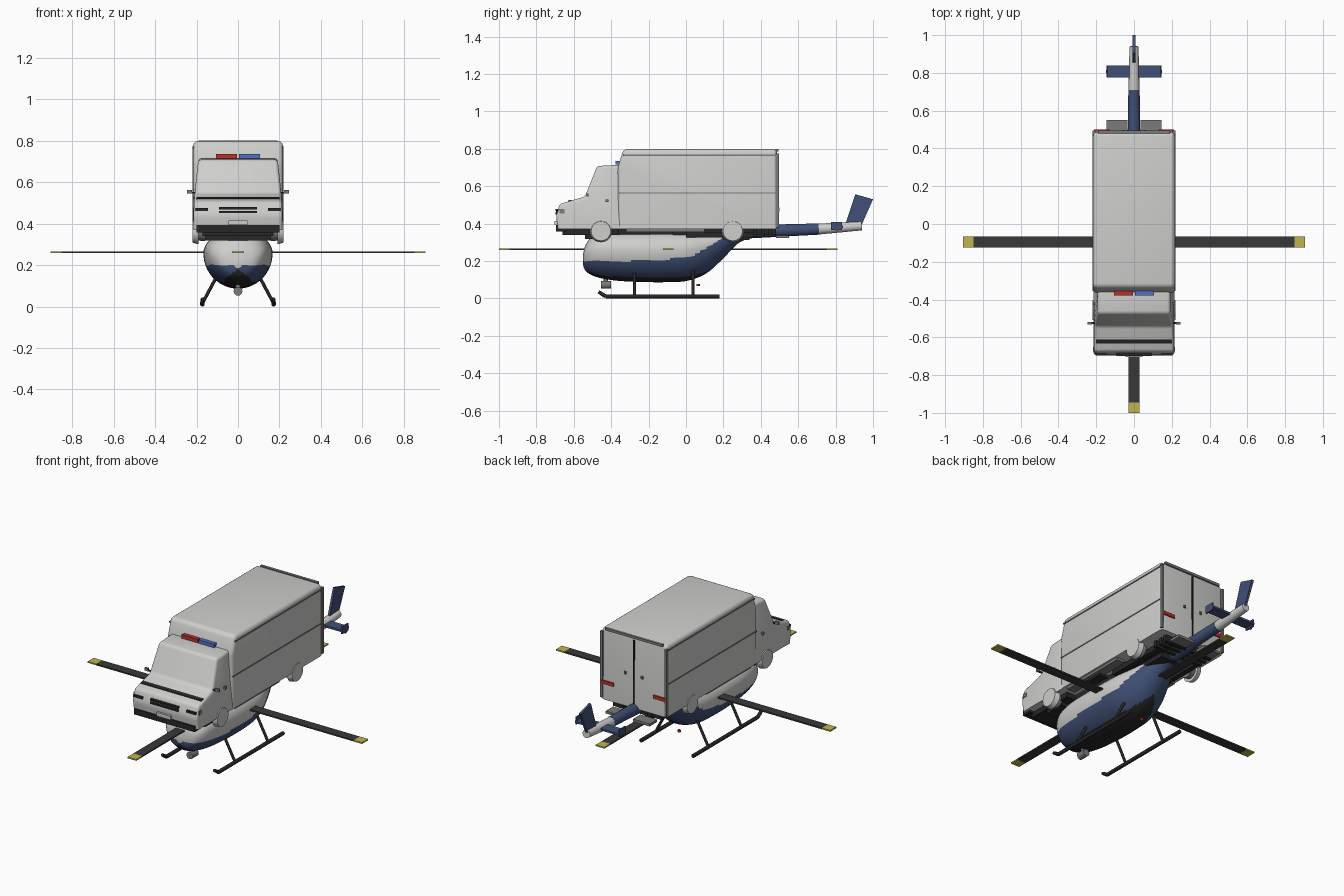
import bpy, bmesh, math
from mathutils import Vector

cube = bpy.data.objects.get("Cube")
if cube:
    bpy.data.objects.remove(cube, do_unlink=True)


def material(name, r, g, b):
    m = bpy.data.materials.new(name)
    m.use_nodes = True
    m.diffuse_color = (r, g, b, 1)
    m.node_tree.nodes["Principled BSDF"].inputs["Base Color"].default_value = (r, g, b, 1)
    return m


WHITE = material("white_paint", 0.62, 0.62, 0.61)
NAVY = material("navy_paint", 0.05, 0.08, 0.18)
BLACK = material("black_trim", 0.02, 0.02, 0.02)
CHARCOAL = material("charcoal_blade", 0.04, 0.04, 0.04)
GREY = material("grey_metal", 0.2, 0.2, 0.2)
YELLOW = material("yellow_tip", 0.52, 0.46, 0.08)
RED = material("red_light", 0.5, 0.03, 0.02)
BLUE = material("blue_light", 0.08, 0.17, 0.55)


def finish(name, bm, *mats, smooth=True):
    bmesh.ops.recalc_face_normals(bm, faces=bm.faces)
    me = bpy.data.meshes.new(name)
    bm.to_mesh(me)
    bm.free()
    ob = bpy.data.objects.new(name, me)
    bpy.context.collection.objects.link(ob)
    for m in mats:
        me.materials.append(m)
    if smooth:
        bpy.ops.object.select_all(action='DESELECT')
        ob.select_set(True)
        bpy.context.view_layer.objects.active = ob
        bpy.ops.object.shade_smooth_by_angle(angle=math.radians(35))
    return ob


def box(name, x, y, z, mat):
    """Box from (low, high) ranges."""
    bm = bmesh.new()
    bmesh.ops.create_cube(bm, size=1)
    for v in bm.verts:
        v.co = [(a + b) / 2 + c * (b - a) for (a, b), c in zip((x, y, z), v.co)]
    return finish(name, bm, mat, smooth=False)


def pair(name, x, y, z, mat):
    for side, s in (("left", 1), ("right", -1)):
        box(f"{side}_{name}", sorted((s * x[0], s * x[1])), y, z, mat)


def tube(name, a, b, r1, r2, mat, segs=20):
    a, b = Vector(a), Vector(b)
    bm = bmesh.new()
    bmesh.ops.create_cone(bm, cap_ends=True, segments=segs, radius1=r1, radius2=r2, depth=(b - a).length)
    q = (b - a).to_track_quat('Z', 'Y')
    for v in bm.verts:
        v.co = q @ v.co + (a + b) / 2
    return finish(name, bm, mat)


def prism(name, profile, half, mat, bevel=0.0, taper=0.0):
    """Side profile (y, z) extruded across x, narrowing with height."""
    bm = bmesh.new()
    ends = [[bm.verts.new((s * half * (1 - taper * max(0, z - 0.5)), y, z)) for y, z in profile]
            for s in (-1, 1)]
    bm.faces.new(ends[0])
    bm.faces.new(ends[1])
    for i in range(len(profile)):
        j = (i + 1) % len(profile)
        bm.faces.new((ends[0][i], ends[0][j], ends[1][j], ends[1][i]))
    if bevel:
        bmesh.ops.recalc_face_normals(bm, faces=bm.faces)
        low = min(z for _, z in profile) + 0.01
        edges = [e for e in bm.edges if max(v.co.z for v in e.verts) > low]
        bmesh.ops.bevel(bm, geom=edges, offset=bevel, segments=4, profile=0.5, affect='EDGES', clamp_overlap=True)
    return finish(name, bm, mat)


# Van body
prism("cargo_box", [(-0.365, 0.37), (-0.365, 0.70), (-0.335, 0.798), (0.487, 0.798), (0.492, 0.37)],
      0.216, WHITE, 0.022)
prism("cab", [(-0.685, 0.37), (-0.695, 0.44), (-0.675, 0.505), (-0.54, 0.545), (-0.475, 0.708),
              (-0.34, 0.715), (-0.34, 0.37)], 0.214, WHITE, 0.016, 0.5)
pair("roof_gutter", (0.212, 0.22), (-0.335, 0.487), (0.762, 0.77), GREY)
pair("side_trim", (0.212, 0.219), (-0.355, 0.488), (0.56, 0.567), GREY)
pair("corner_trim", (0.205, 0.219), (0.478, 0.496), (0.38, 0.775), GREY)
box("rear_roof_trim", (-0.19, 0.19), (0.478, 0.494), (0.785, 0.8), GREY)
box("rear_door_seam", (-0.004, 0.004), (0.48, 0.496), (0.39, 0.775), BLACK)
pair("door_latch", (0.05, 0.062), (0.485, 0.498), (0.56, 0.575), GREY)
pair("tail_light", (0.13, 0.213), (0.485, 0.499), (0.465, 0.485), RED)
pair("rear_step", (0.035, 0.145), (0.48, 0.55), (0.322, 0.337), GREY)

# Cab details
prism("cowl_stripe", [(-0.632, 0.512), (-0.632, 0.522), (-0.612, 0.528), (-0.612, 0.518)], 0.2, BLACK)
for z in (0.45, 0.468):
    box("grille_slot", (-0.092, 0.092), (-0.698, -0.68), (z, z + 0.011), BLACK)
pair("headlight", (0.145, 0.205), (-0.695, -0.67), (0.46, 0.474), BLACK)
pair("indicator", (0.2, 0.217), (-0.675, -0.65), (0.455, 0.478), GREY)
box("number_plate", (-0.046, 0.046), (-0.703, -0.68), (0.392, 0.414), WHITE)
box("front_bumper", (-0.2, 0.2), (-0.695, -0.64), (0.358, 0.392), BLACK)
pair("mirror_arm", (0.2, 0.235), (-0.53, -0.52), (0.545, 0.552), BLACK)
pair("mirror", (0.222, 0.246), (-0.532, -0.52), (0.545, 0.562), GREY)
pair("door_handle", (0.205, 0.217), (-0.43, -0.415), (0.515, 0.53), GREY)
box("red_beacon", (-0.107, -0.004), (-0.378, -0.35), (0.715, 0.736), RED)
box("blue_beacon", (0.004, 0.107), (-0.378, -0.35), (0.715, 0.736), BLUE)

# Van undercarriage
box("front_subframe", (-0.17, 0.17), (-0.66, -0.36), (0.34, 0.372), BLACK)
box("front_crossmember", (-0.16, 0.16), (-0.54, -0.42), (0.318, 0.345), BLACK)
pair("chassis_rail", (0.08, 0.11), (-0.64, 0.48), (0.34, 0.372), BLACK)
pair("sill", (0.15, 0.205), (-0.32, 0.1), (0.355, 0.372), GREY)
pair("side_tank", (0.13, 0.185), (-0.19, -0.07), (0.343, 0.36), BLACK)
pair("rear_spring", (0.12, 0.15), (0.0, 0.37), (0.325, 0.355), BLACK)
box("gearbox", (-0.09, 0.09), (0.08, 0.34), (0.312, 0.35), BLACK)
for y in (0.36, 0.4, 0.44):
    box("rear_crossmember", (-0.16, 0.16), (y, y + 0.02), (0.33, 0.372), BLACK)
for name, y in (("front", -0.455), ("rear", 0.25)):
    tube(name + "_axle", (-0.19, y, 0.355), (0.19, y, 0.355), 0.014, 0.014, GREY)
    for s in (-1, 1):
        tube(name + "_hub", (s * 0.16, y, 0.36), (s * 0.205, y, 0.36), 0.045, 0.04, GREY, 24)
        tube(name + "_arch", (s * 0.19, y, 0.36), (s * 0.219, y, 0.36), 0.06, 0.052, WHITE, 24)

# Helicopter fuselage: stations of y, belly height, top height, half width
stations = [(-0.552, 0.185, 0.225, 0.02), (-0.535, 0.145, 0.29, 0.09), (-0.48, 0.115, 0.35, 0.135),
            (-0.38, 0.096, 0.37, 0.157), (-0.24, 0.088, 0.37, 0.166), (-0.1, 0.087, 0.37, 0.165),
            (0.01, 0.095, 0.37, 0.155), (0.11, 0.135, 0.37, 0.125), (0.2, 0.215, 0.375, 0.09),
            (0.28, 0.295, 0.385, 0.055), (0.36, 0.328, 0.392, 0.036)]


def smooth_stations(pts, steps=8):
    p = [Vector(q) for q in [pts[0]] + pts + [pts[-1]]]
    for i in range(1, len(p) - 2):
        a, b, c, d = p[i - 1:i + 3]
        for k in range(steps):
            t = k / steps
            yield b + (c - a) * t / 2 + (2 * a - 5 * b + 4 * c - d) * t * t / 2 \
                + (3 * b - a - 3 * c + d) * t ** 3 / 2
    yield p[-1]


SEGS = 80
bm = bmesh.new()
rings = []
for y, low, high, half in smooth_stations(stations):
    mid = low + 0.6 * (high - low)
    ring = []
    for i in range(SEGS):
        a = math.tau * i / SEGS
        s = math.sin(a)
        ring.append(bm.verts.new((half * math.cos(a), y, mid + s * (high - mid if s > 0 else mid - low))))
    rings.append(ring)
for r, q in zip(rings, rings[1:]):
    for i in range(SEGS):
        j = (i + 1) % SEGS
        bm.faces.new((r[i], r[j], q[j], q[i]))
bm.faces.new(rings[0])
bm.faces.new(rings[-1])
# White top, navy flank that sweeps up at the tail, black belly
for f in bm.faces:
    c = f.calc_center_median()
    line = 0.2 + 0.1 * max(0, c.y + 0.2) + 0.5 * max(0, c.y - 0.03)
    if abs(c.x) < 1.2 * (0.182 - c.z):
        f.material_index = 2
    elif c.z < line:
        f.material_index = 1
finish("fuselage", bm, WHITE, NAVY, BLACK)

# Tail
tube("tail_boom", (0, 0.3, 0.355), (0, 0.71, 0.371), 0.036, 0.03, NAVY, 24)
tube("tail_cone", (0, 0.71, 0.371), (0, 0.94, 0.388), 0.029, 0.024, WHITE, 24)
prism("tail_fin", [(0.855, 0.405), (0.94, 0.395), (1.0, 0.53), (0.905, 0.557)], 0.007, NAVY)
box("stabilizer", (-0.145, 0.145), (0.775, 0.84), (0.377, 0.389), NAVY)
pair("stabilizer_plate", (0.138, 0.146), (0.775, 0.835), (0.366, 0.41), NAVY)
pair("stabilizer_light", (0.143, 0.149), (0.8, 0.815), (0.362, 0.37), RED)

# Rotor: four blades with coloured tips
cy = -0.095
for sx, sy in ((1, 0), (-1, 0), (0, 1), (0, -1)):
    for name, a, b, mat in (("rotor_blade", 0.0, 0.85, CHARCOAL), ("blade_tip", 0.85, 0.905, YELLOW)):
        bm = bmesh.new()
        bmesh.ops.create_cube(bm, size=1)
        for v in bm.verts:
            along, across = (a + b) / 2 + v.co.x * (b - a), v.co.y * 0.057
            v.co = (sx * along - sy * across, cy + sy * along + sx * across, 0.262 + v.co.z * 0.008)
        finish(name, bm, mat, smooth=False)

# Landing skids
for s in (-1, 1):
    tube("skid", (s * 0.172, -0.43, 0.011), (s * 0.172, 0.18, 0.011), 0.011, 0.011, BLACK, 12)
    tube("skid_toe", (s * 0.172, -0.43, 0.011), (s * 0.172, -0.468, 0.036), 0.011, 0.009, BLACK, 12)
    for y in (-0.275, 0.037):
        tube("skid_strut", (s * 0.172, y, 0.015), (s * 0.1, y, 0.15), 0.008, 0.008, BLACK, 12)

# Belly equipment
tube("camera_pod", (0, -0.455, 0.073), (0, -0.4, 0.073), 0.021, 0.021, GREY, 24)
tube("camera_mount", (0, -0.428, 0.08), (0, -0.428, 0.13), 0.012, 0.012, GREY)
tube("belly_light", (0, 0.065, 0.066), (0, 0.065, 0.078), 0.009, 0.009, RED, 12)
